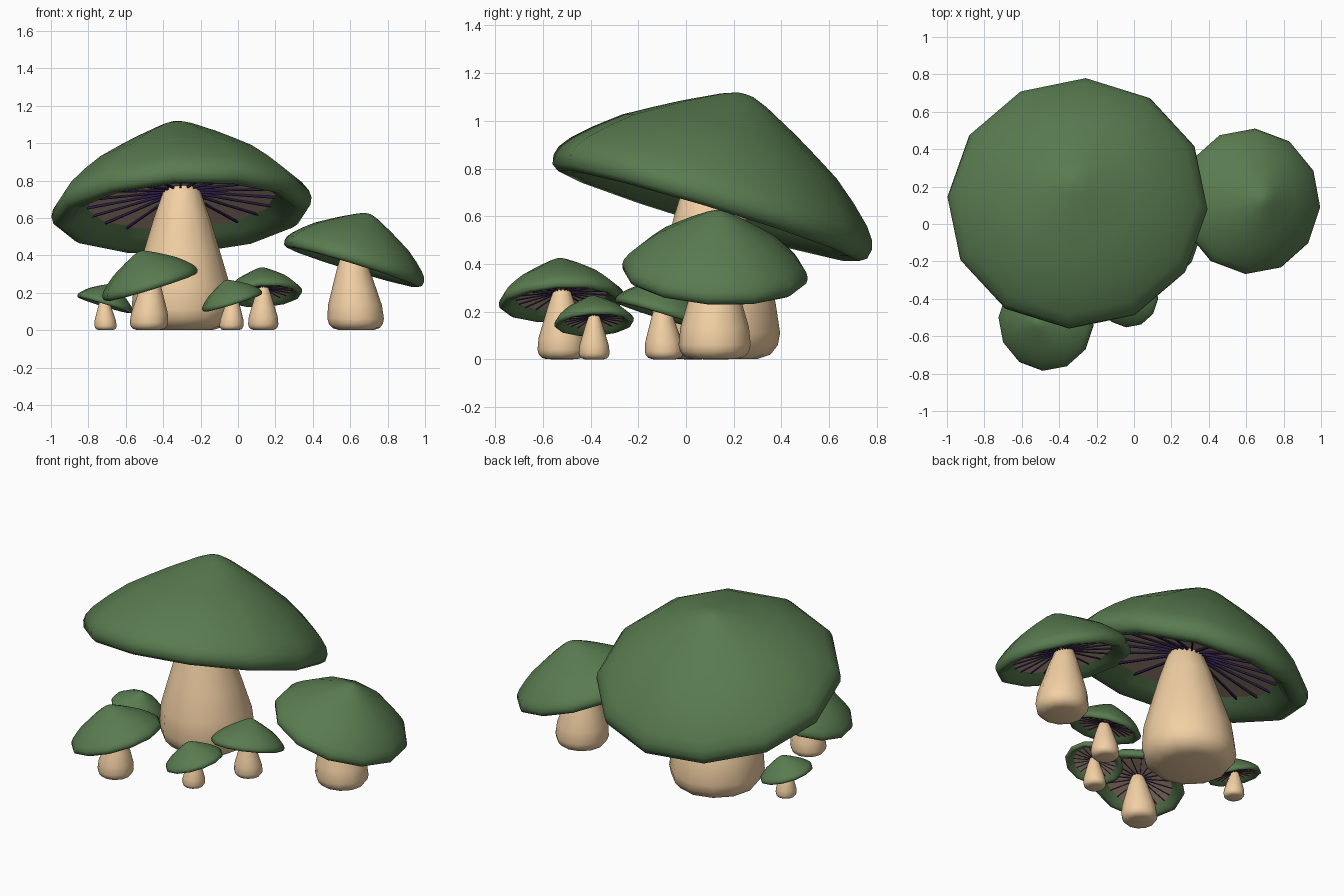
import bpy, bmesh, math
from mathutils import Matrix, Vector

if "Cube" in bpy.data.objects:
    bpy.data.objects.remove(bpy.data.objects["Cube"])


def material(name, rgb):
    m = bpy.data.materials.new(name)
    m.diffuse_color = (*rgb, 1)
    m.use_nodes = True
    m.node_tree.nodes["Principled BSDF"].inputs["Base Color"].default_value = m.diffuse_color
    return m


GREEN = material("cap_green", (0.10, 0.20, 0.08))
CREAM = material("stem_cream", (0.89, 0.63, 0.37))
BROWN = material("gill_brown", (0.50, 0.36, 0.27))
DARK = material("gill_dark", (0.025, 0.012, 0.06))

# (radius, height) profiles of the largest mushroom
CAP = [(0, .515), (.035, .512), (.10, .488), (.25, .412), (.36, .35), (.47, .285),
       (.57, .205), (.65, .13), (.687, .08), (.698, .04), (.69, 0), (.66, -.02),
       (.61, -.012), (.55, .03), (.50, .075), (.47, .10)]
GILLS = [(.51, .07), (.30, .095), (.05, .135)]
STEM = [(0, 0), (.17, .002), (.225, .02), (.258, .06), (.27, .11), (.257, .24),
        (.21, .40), (.15, .60), (.10, .74), (.06, .79), (0, .80)]
# cap sits on the leaning stem, tipped back and slightly sideways
TILT = (Matrix.Translation((0, -.03, .62))
        @ Vector((0, 0, 1)).rotation_difference(Vector((-.057, .29, .955))).to_matrix().to_4x4())


def finish(name, bm, mat, matrix, angle):
    bmesh.ops.recalc_face_normals(bm, faces=bm.faces)
    me = bpy.data.meshes.new(name)
    bm.to_mesh(me)
    bm.free()
    me.materials.append(mat)
    for p in me.polygons:
        p.use_smooth = True
    me.set_sharp_from_angle(angle=math.radians(angle))
    ob = bpy.data.objects.new(name, me)
    bpy.context.collection.objects.link(ob)
    ob.matrix_world = matrix


def lathe(profile, sides=12, phase=0.0):
    bm = bmesh.new()
    rings = []
    for r, h in profile:
        if r == 0:
            rings.append([bm.verts.new((0, 0, h))] * sides)
        else:
            angles = [math.radians(phase) + math.tau * i / sides for i in range(sides)]
            rings.append([bm.verts.new((r * math.cos(a), r * math.sin(a), h)) for a in angles])
    for a, b in zip(rings, rings[1:]):
        for i in range(sides):
            j = (i + 1) % sides
            bm.faces.new(list(dict.fromkeys((a[i], a[j], b[j], b[i]))))
    return bm


def gill_blades(count=20):
    # thin radial blades hanging just under the gill surface
    bm = bmesh.new()
    start, end = Vector((.08, 0, .128)), Vector((.505, 0, .07))
    along = end - start
    slope = math.atan2(-along.z, along.x)
    for i in range(count):
        m = (Matrix.Rotation(math.tau * i / count, 4, 'Z')
             @ Matrix.Translation((start + end) / 2)
             @ Matrix.Rotation(slope, 4, 'Y')
             @ Matrix.Diagonal((along.length, .009, .026, 1)))
        bmesh.ops.create_cube(bm, size=1, matrix=m)
    return bm


def mushroom(name, x, y, scale, turn):
    base = (Matrix.Translation((x, y, 0)) @ Matrix.Rotation(math.radians(turn), 4, 'Z')
            @ Matrix.Scale(scale, 4))
    stem = lathe(STEM)
    for v in stem.verts:
        v.co.y -= .04 * v.co.z / .8
    finish(name + "_stem", stem, CREAM, base, 60)
    finish(name + "_cap", lathe(CAP, phase=-3.4), GREEN, base @ TILT, 60)
    finish(name + "_gill_surface", lathe(GILLS, phase=-3.4), BROWN, base @ TILT, 60)
    finish(name + "_gill_blades", gill_blades(), DARK, base @ TILT, 30)


mushroom("large_mushroom", -.30, .13, 1.0, 0)
mushroom("right_mushroom", .632, .12, .56, -91)
mushroom("front_mushroom", -.478, -.52, .38, 89)
mushroom("left_small_mushroom", -.707, .03, .22, -91)
mushroom("front_small_mushroom", -.036, -.385, .24, 89)
mushroom("middle_small_mushroom", .135, -.09, .30, 0)
